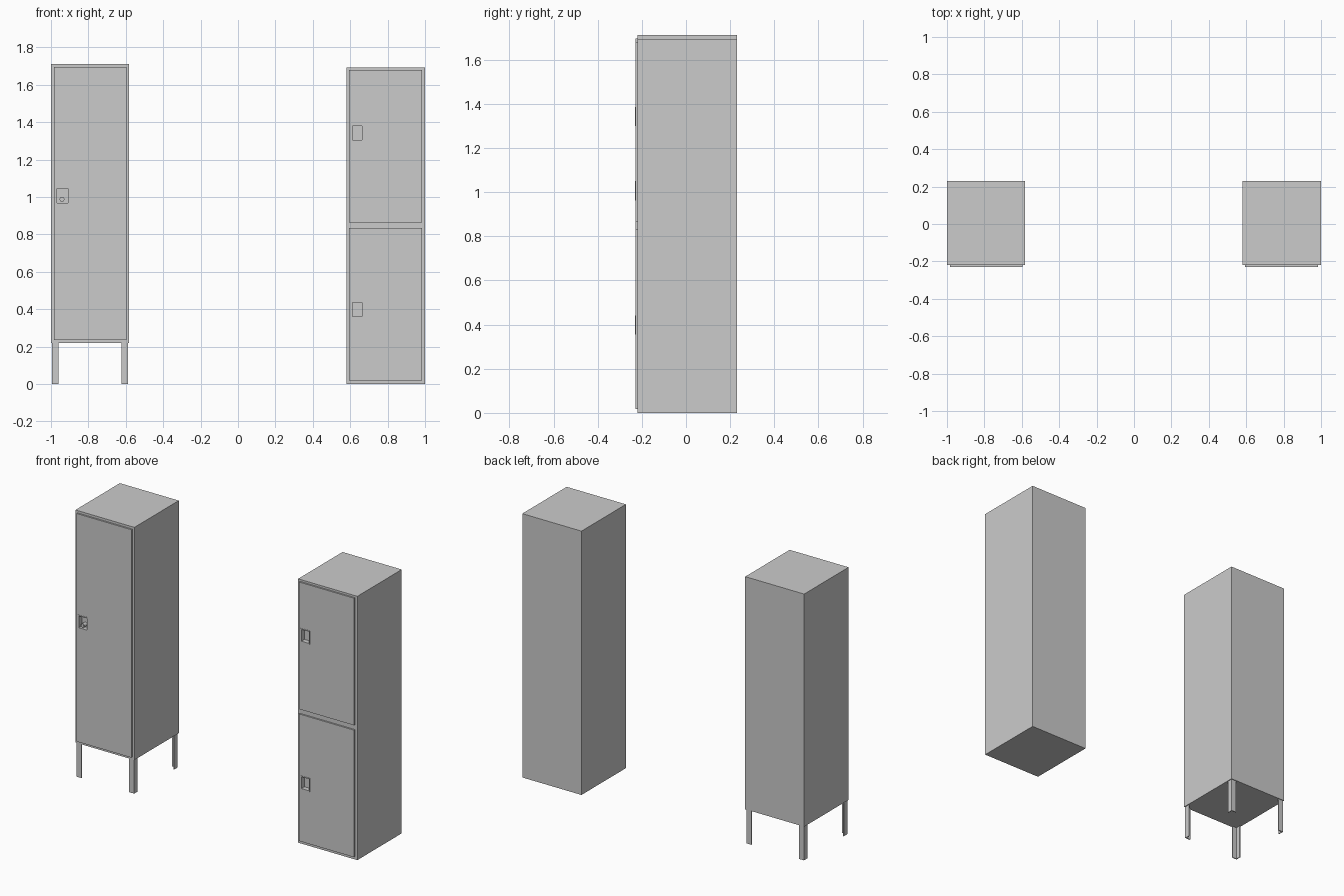
import bpy, bmesh, math
from mathutils import Matrix

if "Cube" in bpy.data.objects:
    bpy.data.objects.remove(bpy.data.objects["Cube"])

BACK, FACE, DOOR = 0.231, -0.219, -0.229   # y of cabinet back, cabinet front, door front


def finish(name, bm):
    bmesh.ops.recalc_face_normals(bm, faces=bm.faces)
    mesh = bpy.data.meshes.new(name)
    bm.to_mesh(mesh)
    bm.free()
    ob = bpy.data.objects.new(name, mesh)
    bpy.context.collection.objects.link(ob)
    return ob


def box(name, x, y, z):
    bm = bmesh.new()
    bmesh.ops.create_cube(bm, size=1)
    for v in bm.verts:
        for i, (a, b) in enumerate((x, y, z)):
            v.co[i] = a if v.co[i] < 0 else b
    return finish(name, bm)


def prism(name, pts, depth):
    # extrude a closed profile along depth
    bm = bmesh.new()
    f = bm.faces.new([bm.verts.new(p) for p in pts])
    r = bmesh.ops.extrude_face_region(bm, geom=[f])
    bmesh.ops.translate(bm, vec=depth, verts=[g for g in r['geom'] if isinstance(g, bmesh.types.BMVert)])
    return finish(name, bm)


def cylinder(name, x, z, r, y0, y1):
    bm = bmesh.new()
    m = Matrix.Translation((x, (y0 + y1) / 2, z)) @ Matrix.Rotation(math.pi / 2, 4, 'X')
    bmesh.ops.create_cone(bm, cap_ends=True, segments=24, radius1=r, radius2=r, depth=abs(y1 - y0), matrix=m)
    ob = finish(name, bm)
    for p in ob.data.polygons:
        p.use_smooth = len(p.vertices) == 4
    return ob


def cut(ob, cutter):
    mod = ob.modifiers.new("pocket", 'BOOLEAN')
    mod.operation, mod.solver, mod.object = 'DIFFERENCE', 'EXACT', cutter
    cutter.hide_render = True
    bpy.context.view_layer.objects.active = ob
    bpy.ops.object.modifier_apply(modifier=mod.name)


def door_with_pull(name, cabinet, x, z, px, pz):
    door = box(name, x, (DOOR, FACE), z)
    # recessed pull cup sunk through the door
    t = 0.006
    cutter = box(name + "_cutter", (px[0] + t, px[1] - t), (-0.3, FACE + 0.018), (pz[0] + t, pz[1] - t))
    cut(door, cutter)
    cut(cabinet, cutter)
    bpy.data.objects.remove(cutter)
    # raised rim around the cup
    rim = box(name + "_pull_rim", px, (DOOR - 0.002, DOOR + 0.003), pz)
    hole = box(name + "_rim_cutter", (px[0] + t, px[1] - t), (-0.3, 0), (pz[0] + t, pz[1] - t))
    cut(rim, hole)
    bpy.data.objects.remove(hole)


# single-door locker on legs
tall = box("single_locker_cabinet", (-1.0, -0.582), (FACE, BACK), (0.219, 1.711))
door_with_pull("single_locker_door", tall, (-0.985, -0.596), (0.234, 1.696),
               (-0.973, -0.904), (0.963, 1.05))
cylinder("lock_body", -0.941, 0.988, 0.013, FACE + 0.018, -0.229)
cylinder("lock_core", -0.941, 0.988, 0.008, -0.229, -0.231)

# angle-iron legs, one per corner, mirrored inward
w, t = 0.036, 0.005
for side, cx, sx in (("left", -0.995, 1), ("right", -0.587, -1)):
    for end, cy, sy in (("front", FACE + 0.005, 1), ("back", BACK - 0.005, -1)):
        profile = [(0, 0), (w, 0), (w, t), (t, t), (t, w), (0, w)]
        prism(f"{end}_{side}_leg", [(cx + sx * a, cy + sy * b, 0) for a, b in profile], (0, 0, 0.22))

# two-door locker on the floor
double = box("double_locker_cabinet", (0.58, 1.0), (FACE, BACK), (0, 1.692))
for name, z, pz in (("lower_door", (0.018, 0.833), (0.354, 0.441)),
                    ("upper_door", (0.864, 1.679), (1.299, 1.386))):
    door_with_pull(name, double, (0.593, 0.983), z, (0.606, 0.67), pz)
